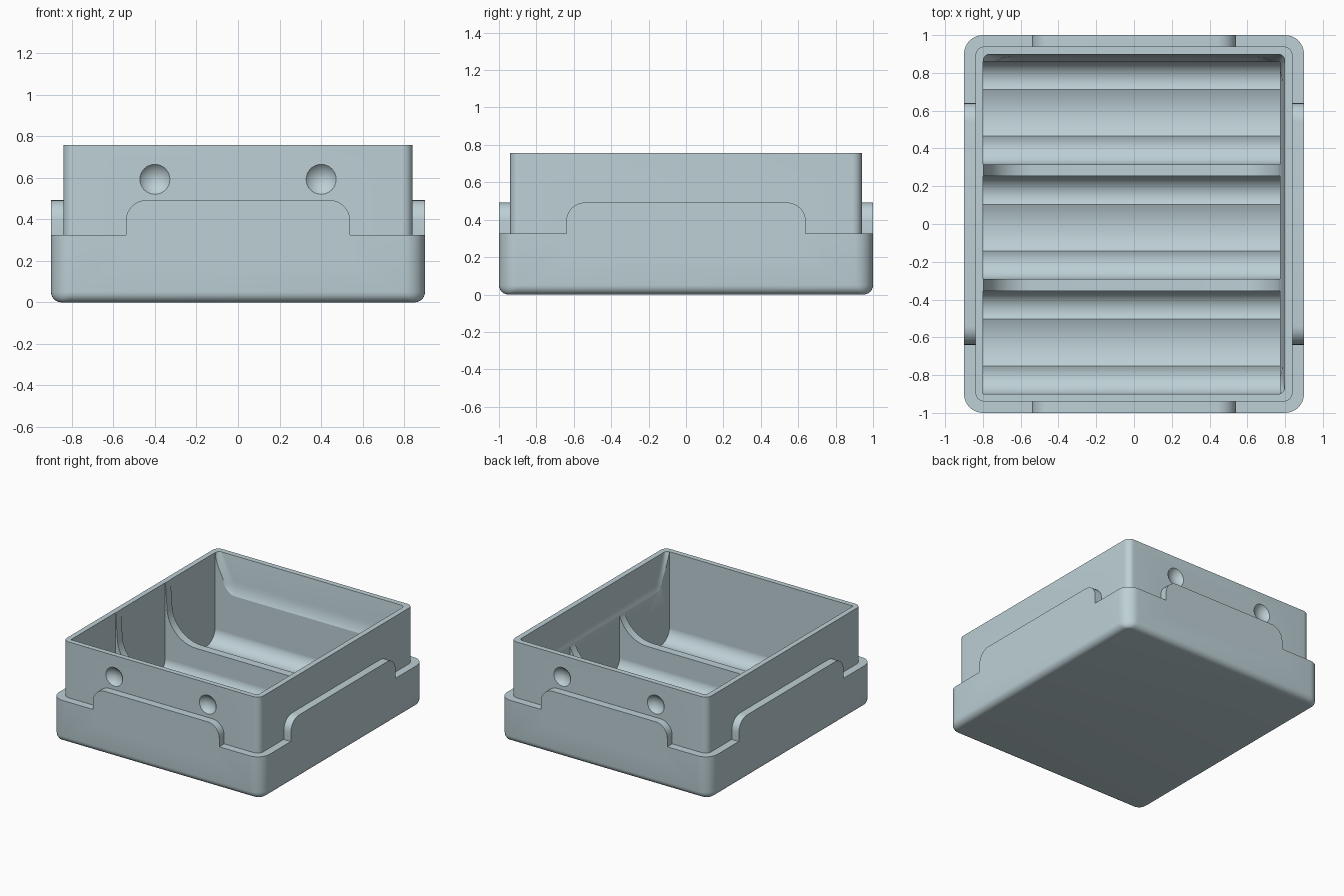
import bpy, bmesh, math
from mathutils import Matrix, Vector

if "Cube" in bpy.data.objects:
    bpy.data.objects.remove(bpy.data.objects["Cube"])

mat = bpy.data.materials.new("pale_blue_grey")
mat.diffuse_color = (0.51, 0.63, 0.67, 1)
mat.use_nodes = True
mat.node_tree.nodes["Principled BSDF"].inputs["Base Color"].default_value = mat.diffuse_color


def make(name, bm):
    bmesh.ops.recalc_face_normals(bm, faces=bm.faces)
    me = bpy.data.meshes.new(name)
    bm.to_mesh(me)
    bm.free()
    me.materials.append(mat)
    ob = bpy.data.objects.new(name, me)
    bpy.context.collection.objects.link(ob)
    return ob


def prism(name, pts, a, b, axis):
    """Extrude a 2D outline along x (yz outline) or y (xz outline)."""
    bm = bmesh.new()
    put = (lambda p, t: (t, p[0], p[1])) if axis == 'x' else (lambda p, t: (p[0], t, p[1]))
    f = bm.faces.new([bm.verts.new(put(p, a)) for p in pts])
    ext = bmesh.ops.extrude_face_region(bm, geom=[f])
    d = Vector(put((0, 0), b - a))
    bmesh.ops.translate(bm, vec=d, verts=[v for v in ext['geom'] if isinstance(v, bmesh.types.BMVert)])
    return make(name, bm)


def loft(name, hx, hy, levels, n=8):
    """Stack rounded rectangles; each level is (z, inset, corner radius)."""
    bm = bmesh.new()
    rings = []
    for z, inset, r in levels:
        ring = []
        for k, (sx, sy) in enumerate(((1, 1), (-1, 1), (-1, -1), (1, -1))):
            for i in range(n + 1):
                t = math.pi / 2 * (k + i / n)
                ring.append(bm.verts.new((sx * (hx - inset - r) + r * math.cos(t),
                                          sy * (hy - inset - r) + r * math.sin(t), z)))
        rings.append(ring)
    for lo, hi in zip(rings, rings[1:]):
        for i in range(len(lo)):
            j = (i + 1) % len(lo)
            bm.faces.new((lo[i], lo[j], hi[j], hi[i]))
    bm.faces.new(rings[0])
    bm.faces.new(rings[-1])
    return make(name, bm)


def combine(target, other, op):
    m = target.modifiers.new(op.lower(), 'BOOLEAN')
    m.operation, m.object, m.solver = op, other, 'EXACT'
    bpy.context.view_layer.objects.active = target
    bpy.ops.object.modifier_apply(modifier=m.name)
    bpy.data.objects.remove(other)


# Base: rounded upright corners that sharpen towards the softened bottom edge
quarter = [math.pi / 2 * i / 6 for i in range(7)]
levels = [(0.05 * (1 - math.cos(t)), 0.05 * (1 - math.sin(t)), 0.01 + 0.09 * math.sin(t))
          for t in quarter]
body = loft("storage_tray", 0.9, 1, levels + [(0.325, 0, 0.1)])


# Raised tabs on all four sides
def tab_outline(w, top=0.492, r=0.1, n=8):
    arc = [(w - r + r * math.cos(t), top - r + r * math.sin(t))
           for t in (math.pi / 2 * i / n for i in range(n + 1))]
    right = [(w, 0.2)] + arc
    return right + [(-x, z) for x, z in reversed(right)]


combine(body, prism("end_tabs", tab_outline(0.54), -1, 1, 'y'), 'UNION')
combine(body, prism("side_tabs", tab_outline(0.64), -0.9, 0.9, 'x'), 'UNION')

# Upper walls
combine(body, loft("upper_walls", 0.84, 0.94, [(0.1, 0, 0.05), (0.757, 0, 0.05)]), 'UNION')

# Open interior: slightly tapered walls with a large fillet around the floor
R, zf, taper = 0.25, 0.32, 0.015
levels = []
for i in range(13):
    t = math.pi / 2 * i / 12
    levels.append((zf + R * (1 - math.cos(t)), taper + R * (1 - math.sin(t)), 0.13))
levels += [(0.757, 0.002, 0.03), (1.0, 0.002, 0.03)]
combine(body, loft("interior", 0.8, 0.9, levels), 'DIFFERENCE')


# Three long compartments, each with three concave floor grooves
def arc(cy, cz, r, a, b, n=12):
    """Lower arc of a circle, angles in degrees from straight down."""
    return [(cy + r * math.sin(t), cz - r * math.cos(t))
            for t in (math.radians(a + (b - a) * i / n) for i in range(n + 1))]


r, steep, lean, z_wall = 0.106, 80, 25, 0.16
cz = z_wall + r * math.cos(math.radians(steep))
ridge = cz - r * math.cos(math.radians(lean))
reach = r * math.sin(math.radians(steep))
for i in range(3):
    y0 = -0.9 + 0.608 * i
    y1 = y0 + 0.545
    left = arc(y0 + reach, cz, r, -steep, lean)
    right = arc(y1 - reach, cz, r, -lean, steep)
    half = (right[0][0] - left[-1][0]) / 2
    rm = half / math.sin(math.radians(lean))
    mid = arc(left[-1][0] + half, ridge + rm * math.cos(math.radians(lean)), rm, -lean, lean)
    pts = left + mid[1:-1] + right + [(y1, z_wall + 0.01), (y1, 1.1), (y0, 1.1), (y0, z_wall + 0.01)]
    combine(body, prism("compartment", pts, -0.8, 0.772, 'x'), 'DIFFERENCE')

# Round dimples on the front and back
R, depth = 0.094, 0.034
for sx in (-1, 1):
    for sy in (-1, 1):
        bm = bmesh.new()
        bmesh.ops.create_uvsphere(bm, u_segments=32, v_segments=24, radius=R)
        bmesh.ops.rotate(bm, verts=bm.verts, matrix=Matrix.Rotation(math.pi / 2, 3, 'X'))
        bmesh.ops.translate(bm, verts=bm.verts, vec=(0.4 * sx, sy * (0.94 + R - depth), 0.592))
        combine(body, make("dimple", bm), 'DIFFERENCE')

bpy.ops.object.select_all(action='DESELECT')
body.select_set(True)
bpy.context.view_layer.objects.active = body
bpy.ops.object.shade_smooth_by_angle(angle=math.radians(25))
